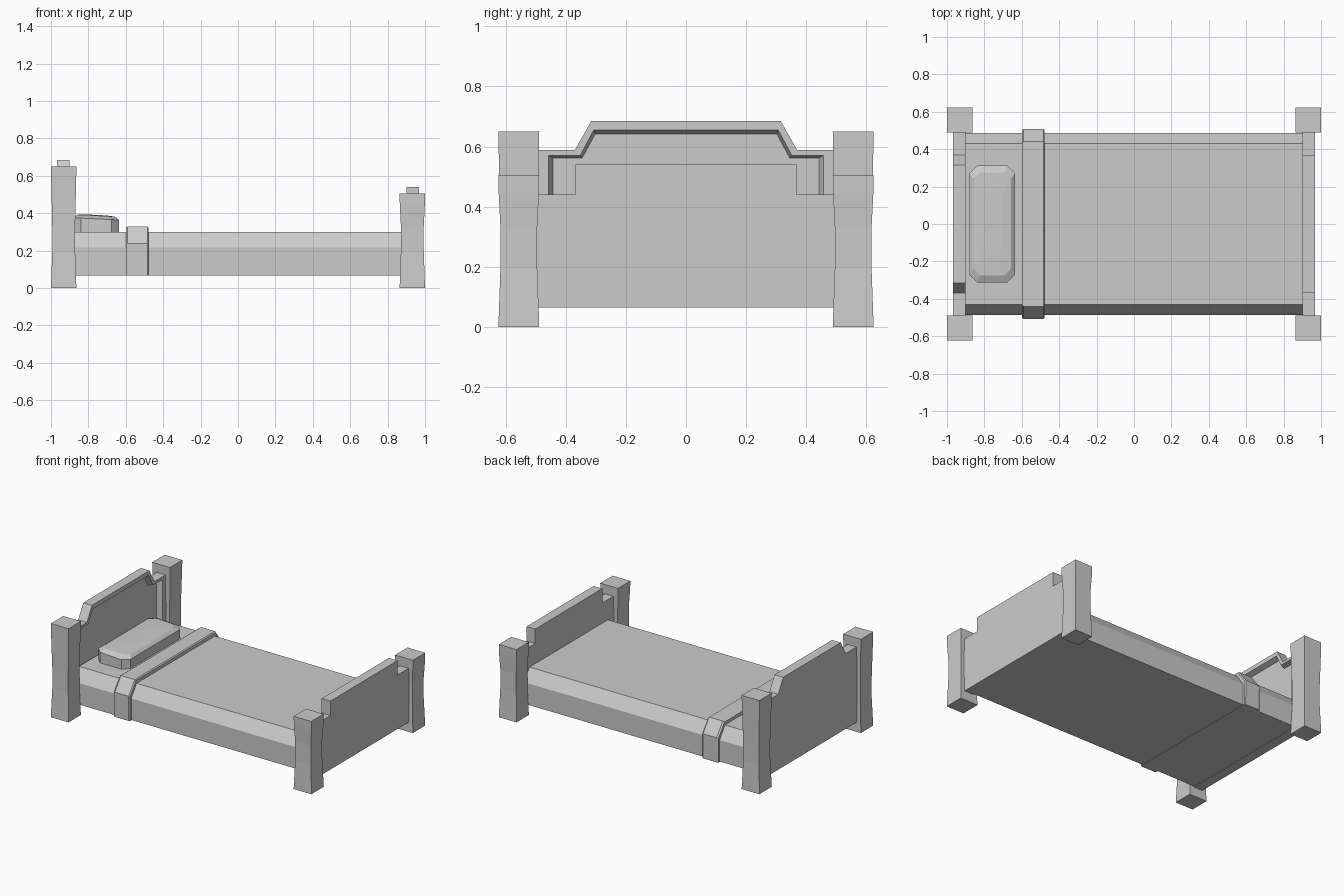
import bpy, bmesh

if "Cube" in bpy.data.objects:
    bpy.data.objects.remove(bpy.data.objects["Cube"])


def loft(name, rings, extra=None):
    """Join equal-length rings of points with quads and cap both ends."""
    bm = bmesh.new()
    loops = [[bm.verts.new(p) for p in ring] for ring in rings]
    for a, b in zip(loops, loops[1:]):
        for i in range(len(a)):
            j = (i + 1) % len(a)
            bm.faces.new((a[i], a[j], b[j], b[i]))
    bm.faces.new(loops[0])
    bm.faces.new(loops[-1])
    bmesh.ops.recalc_face_normals(bm, faces=bm.faces)
    mesh = bpy.data.meshes.new(name)
    bm.to_mesh(mesh)
    bm.free()
    obj = bpy.data.objects.new(name, mesh)
    bpy.context.collection.objects.link(obj)
    return obj


def mirrored(half):
    """Complete a half profile of (y, z) points across y = 0."""
    return half + [(-y, z) for y, z in reversed(half)]


def at_x(x, profile):
    return [(x, y, z) for y, z in profile]


# Corner posts, pinched at mid height
def post(name, x, y, top):
    levels = [(0, .068), (.2, .061), (.33, .061), (top - .06, .067), (top, .068)]
    loft(name, [[(x + sx * h, y + sy * h, z)
                 for sx, sy in ((-1, -1), (1, -1), (1, 1), (-1, 1))]
                for z, h in levels])


for side, y in (("front", -.556), ("back", .556)):
    post("head_post_" + side, -.932, y, .65)
    post("foot_post_" + side, .932, y, .505)

# Headboard with a raised rim around a sunken panel
outline = mirrored([(.5, .065), (.5, .588), (.37, .588), (.315, .685)])
rim = mirrored([(.457, .1), (.457, .57), (.352, .57), (.307, .655)])
panel = mirrored([(.442, .12), (.442, .562), (.345, .562), (.302, .642)])
loft("headboard", [at_x(-.967, outline), at_x(-.9, outline),
                   at_x(-.9, rim), at_x(-.935, panel)])

# Footboard
foot = mirrored([(.5, .065), (.5, .44), (.368, .44), (.368, .54)])
loft("footboard", [at_x(.9, foot), at_x(.967, foot)])

# Mattress and blanket with chamfered sides
bed = mirrored([(.487, .068), (.487, .217), (.43, .3)])
loft("mattress", [at_x(-.92, bed), at_x(.92, bed)])

# Folded blanket band
fold = mirrored([(.505, .066), (.507, .238), (.44, .328)])
fold_end = mirrored([(.5, .066), (.501, .235), (.435, .322)])
loft("blanket_fold", [at_x(-.6, fold_end), at_x(-.59, fold),
                      at_x(-.485, fold), at_x(-.478, fold_end)])


# Pillow: octagonal outline with a low domed top
def octagon(hx, hy, cut, z):
    corners = [(hx, hy - cut), (hx - cut, hy), (cut - hx, hy), (-hx, hy - cut),
               (-hx, cut - hy), (cut - hx, -hy), (hx - cut, -hy), (hx, cut - hy)]
    return [(-.758 + x, y, z - .05 * x) for x, y in corners]


pillow = loft("pillow", [octagon(.122, .312, .04, .29),
                         octagon(.122, .312, .04, .37),
                         octagon(.1, .275, .035, .387),
                         octagon(.05, .17, .025, .391)])
